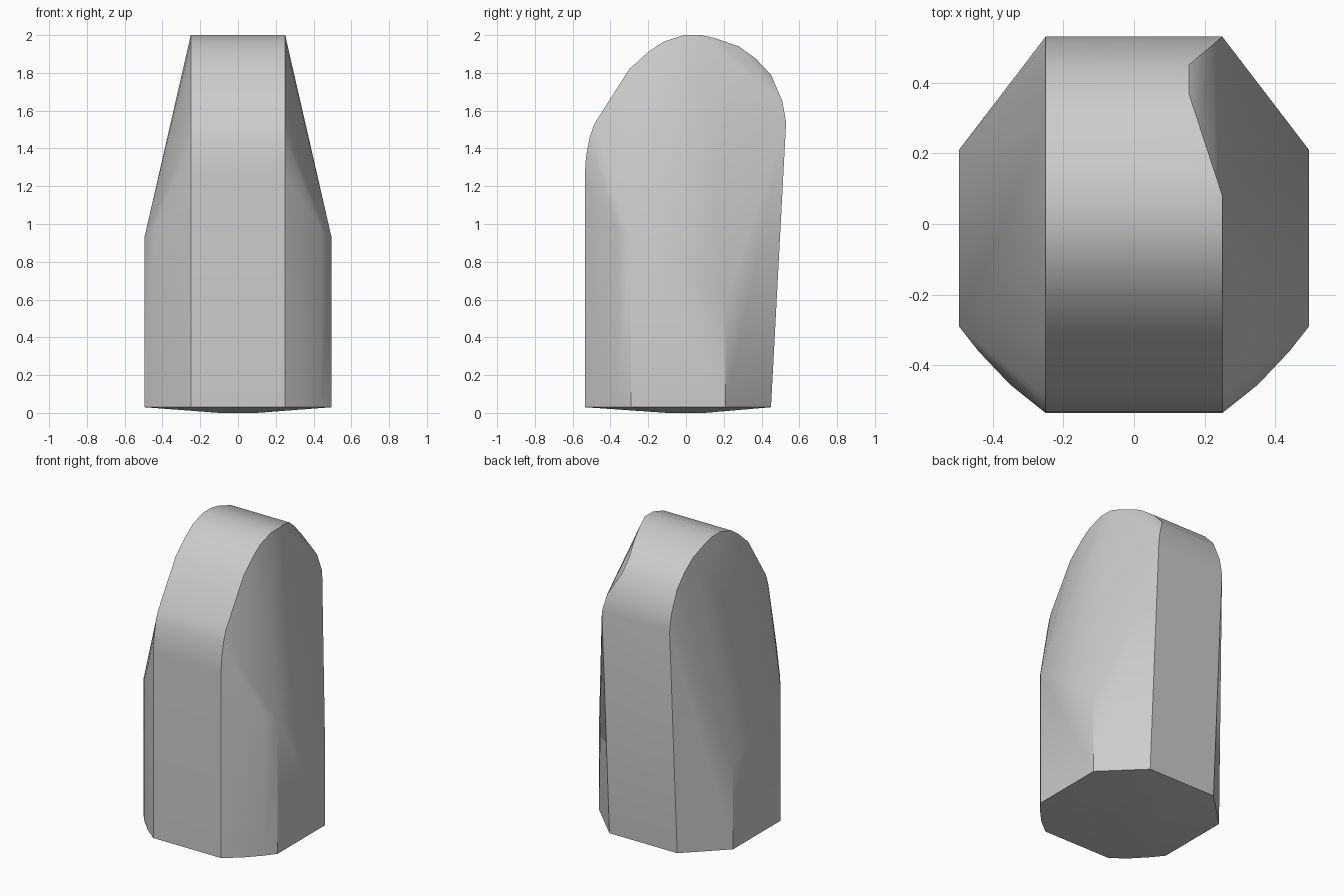
import bpy
import bmesh
from math import radians

cube = bpy.data.objects.get("Cube")
if cube:
    bpy.data.objects.remove(cube, do_unlink=True)

grey = bpy.data.materials.new("plain_grey")
grey.use_nodes = True
colour = (0.6, 0.6, 0.6, 1)
grey.diffuse_color = colour
grey.node_tree.nodes["Principled BSDF"].inputs["Base Color"].default_value = colour

BAND, SIDE, RIM = 0.25, 0.495, 0.03

# Arched side profile of the central band: (y, z)
profile = [(-0.535, RIM), (-0.535, 1.27), (-0.53, 1.35), (-0.51, 1.46),
           (-0.485, 1.53), (-0.30, 1.82), (-0.20, 1.91), (-0.12, 1.965),
           (-0.01, 2.0), (0.08, 2.0), (0.15, 1.985), (0.28, 1.94),
           (0.37, 1.875), (0.45, 1.79), (0.51, 1.65), (0.53, 1.54),
           (0.45, RIM)]


def chipped_x(y, z):
    """Pull the +x arch edge inwards where the rear top corner is chipped."""
    if z < 1.6 or y < 0.08:
        return BAND
    if y < 0.37:
        return BAND - 0.095 * (y - 0.08) / 0.29
    return BAND - 0.095 * min(1, (0.53 - y) / 0.08)


points = []
for y, z in profile:
    points += [(-BAND, y, z), (chipped_x(y, z), y, z)]

# Flat cheeks and the rounded front corners: (x, y, top height)
columns = [(SIDE, 0.21, 0.59), (SIDE, -0.29, 0.93),
           (0.44, -0.36, 0.97), (0.35, -0.455, 1.10)]
for x, y, top in columns:
    for side in (-1, 1):
        points += [(side * x, y, RIM), (side * x, y, top)]

# Shallow bulge of the underside
points += [(x, y, 0) for x in (-0.1, 0.1) for y in (-0.1, 0.1)]

bm = bmesh.new()
for p in points:
    bm.verts.new(p)
hull = bmesh.ops.convex_hull(bm, input=bm.verts[:])
spare = {g for g in hull["geom_interior"] + hull["geom_unused"]
         if isinstance(g, bmesh.types.BMVert)}
bmesh.ops.delete(bm, geom=list(spare), context='VERTS')
bmesh.ops.dissolve_limit(bm, angle_limit=radians(0.5),
                         verts=bm.verts[:], edges=bm.edges[:])
bmesh.ops.recalc_face_normals(bm, faces=bm.faces[:])

mesh = bpy.data.meshes.new("arched_block")
bm.to_mesh(mesh)
bm.free()
mesh.materials.append(grey)
block = bpy.data.objects.new("arched_block", mesh)
bpy.context.collection.objects.link(block)

# Smooth arch, crisp ridges
bpy.context.view_layer.objects.active = block
block.select_set(True)
bpy.ops.object.shade_smooth_by_angle(angle=radians(30))
